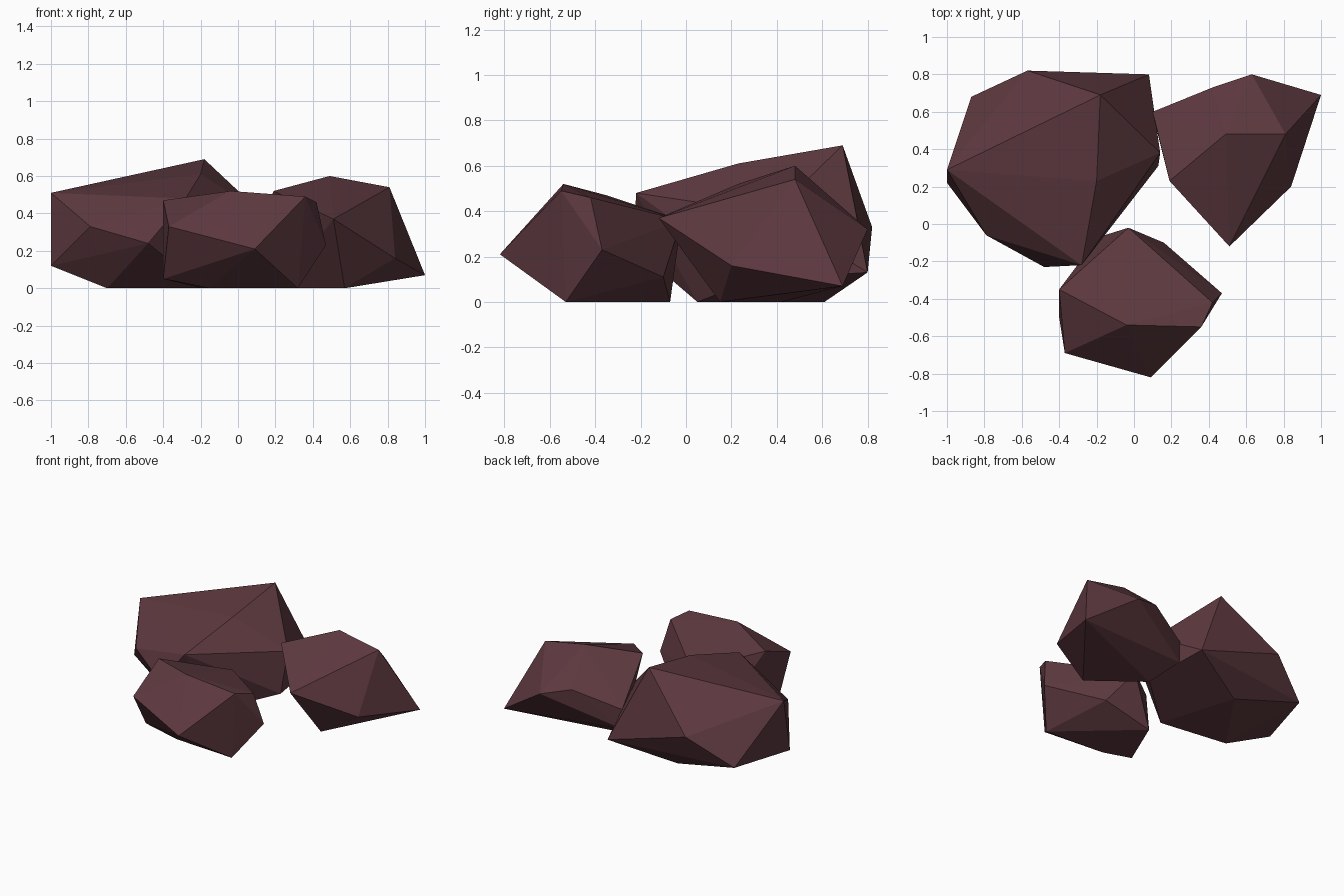
import bpy, bmesh

# One flat reddish brown stone colour
stone = bpy.data.materials.new("dark_red_brown_stone")
stone.diffuse_color = (0.11, 0.041, 0.05, 1.0)


def rock(name, corners):
    """Faceted boulder: convex hull around a few chiselled corners."""
    bm = bmesh.new()
    verts = [bm.verts.new(c) for c in corners]
    res = bmesh.ops.convex_hull(bm, input=verts)
    loose = [v for v in bm.verts if not v.link_faces]
    bmesh.ops.delete(bm, geom=loose, context='VERTS')
    bmesh.ops.recalc_face_normals(bm, faces=bm.faces)
    mesh = bpy.data.meshes.new(name)
    bm.to_mesh(mesh)
    bm.free()
    mesh.materials.append(stone)
    obj = bpy.data.objects.new(name, mesh)
    bpy.context.collection.objects.link(obj)
    return obj


# Large boulder, back left
rock("large_left_rock", [
    (-0.18, 0.69, 0.69), (-0.20, 0.23, 0.61), (-0.28, -0.22, 0.48),
    (-1.00, 0.29, 0.51), (-0.57, 0.82, 0.33), (0.14, 0.38, 0.39),
    (0.08, 0.80, 0.13), (0.13, 0.31, 0.10), (-0.87, 0.68, 0.13),
    (-1.00, 0.22, 0.12), (-0.79, -0.06, 0.33), (-0.48, -0.23, 0.24),
    (-0.70, 0.12, 0.0), (-0.19, 0.05, 0.0), (-0.36, 0.61, 0.0),
])

# Small boulder at the front
rock("front_rock", [
    (-0.04, -0.54, 0.52), (0.36, -0.55, 0.49), (0.42, -0.42, 0.46),
    (0.47, -0.37, 0.23), (-0.40, -0.35, 0.47), (-0.37, -0.69, 0.33),
    (0.09, -0.82, 0.21), (-0.03, -0.02, 0.36), (0.16, -0.10, 0.11),
    (-0.40, -0.50, 0.05), (0.32, -0.53, 0.0), (-0.15, -0.50, 0.0),
    (-0.19, -0.07, 0.0),
])

# Pointed boulder, back right
rock("right_rock", [
    (0.49, 0.48, 0.60), (0.81, 0.48, 0.54), (0.19, 0.23, 0.52),
    (0.51, -0.12, 0.37), (0.63, 0.80, 0.32), (0.42, 0.73, 0.38),
    (0.10, 0.60, 0.27), (0.10, 0.59, 0.12), (1.00, 0.69, 0.07),
    (0.84, 0.20, 0.16), (0.57, 0.15, 0.0), (0.22, 0.42, 0.0),
])
